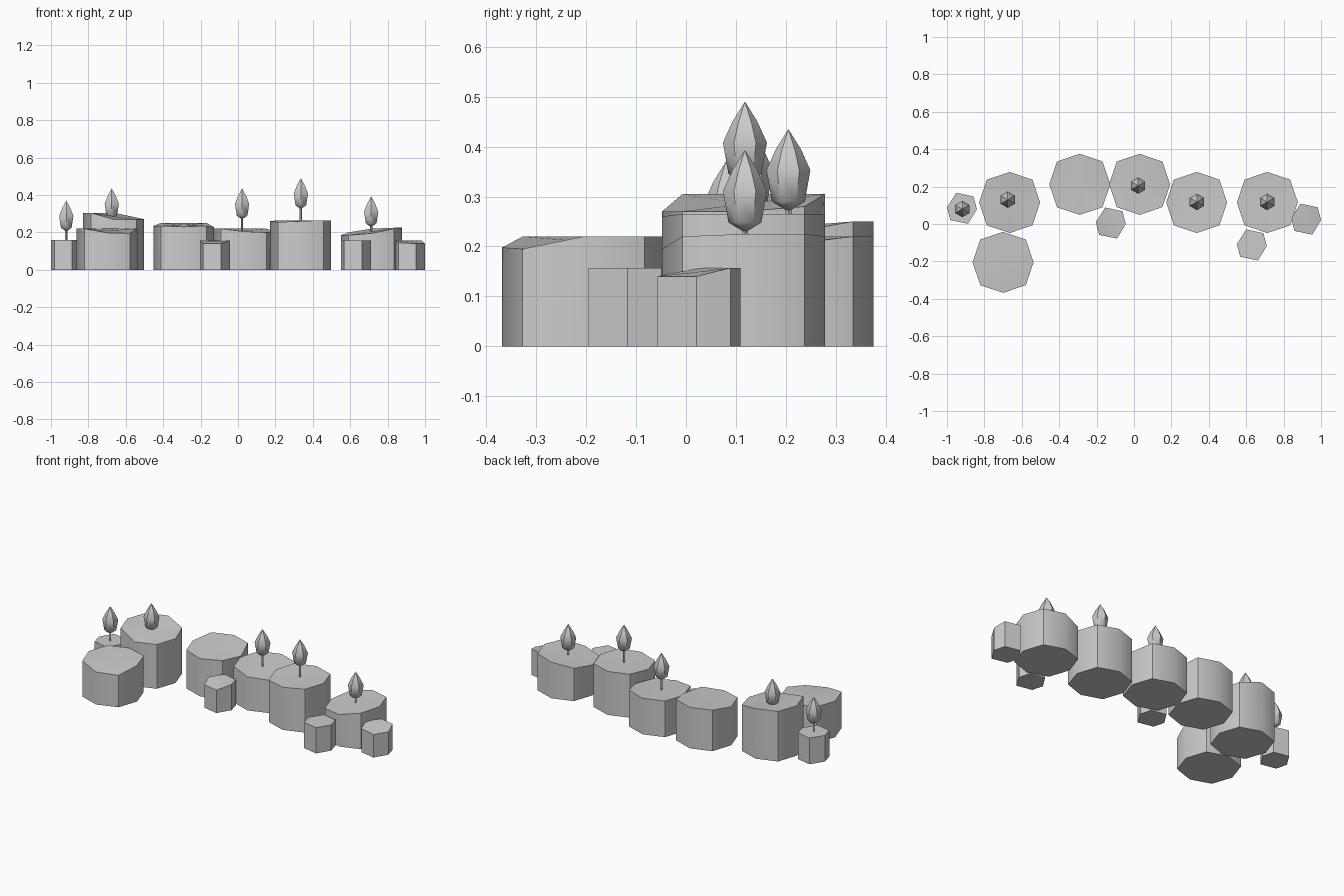
import bpy, bmesh, math

cube = bpy.data.objects.get("Cube")
if cube:
    bpy.data.objects.remove(cube, do_unlink=True)

GREY = (0.6, 0.6, 0.6, 1.0)
wax = bpy.data.materials.new("pale_grey")
wax.use_nodes = True
wax.diffuse_color = GREY
wax.node_tree.nodes["Principled BSDF"].inputs["Base Color"].default_value = GREY


def finish(name, bm, angle=40):
    bmesh.ops.recalc_face_normals(bm, faces=bm.faces)
    mesh = bpy.data.meshes.new(name)
    bm.to_mesh(mesh)
    bm.free()
    mesh.materials.append(wax)
    obj = bpy.data.objects.new(name, mesh)
    bpy.context.collection.objects.link(obj)
    bpy.ops.object.select_all(action='DESELECT')
    obj.select_set(True)
    bpy.context.view_layer.objects.active = obj
    bpy.ops.object.shade_smooth_by_angle(angle=math.radians(angle))


# Candle body: outline prism whose rim is uneven and whose top fans to a centre point
def candle(name, x, y, outline, rim, mid):
    bm = bmesh.new()
    low = [bm.verts.new((x + px, y + py, 0)) for px, py in outline]
    top = [bm.verts.new((x + p[0], y + p[1], z)) for p, z in zip(outline, rim)]
    centre = bm.verts.new((x, y, mid))
    bm.faces.new(low)
    n = len(outline)
    for i in range(n):
        j = (i + 1) % n
        bm.faces.new((low[i], low[j], top[j], top[i]))
        bm.faces.new((top[i], top[j], centre))
    finish(name, bm)


# Stacked rings around a vertical axis; zero radius closes to a point
def lathe(name, x, y, profile, sides):
    bm = bmesh.new()
    rings = []
    for r, z in profile:
        count = sides if r else 1
        rings.append([bm.verts.new((x + r * math.sin(math.tau * i / sides),
                                    y + r * math.cos(math.tau * i / sides), z))
                      for i in range(count)])
    for a, b in zip(rings, rings[1:]):
        for i in range(sides):
            j = (i + 1) % sides
            corners = [a[i % len(a)], a[j % len(a)], b[j % len(b)], b[i % len(b)]]
            bm.faces.new(list(dict.fromkeys(corners)))
    finish(name, bm, 50)


# Wide candles: rounded-square octagon, rim heights counter-clockwise from +x
A, D = 0.163, 0.122
WIDE = [(A, 0), (D, D), (0, A), (-D, D), (-A, 0), (-D, -D), (0, -A), (D, -D)]
for name, x, y, rim, mid in [
    ("tall_back_candle", -0.665, 0.115, (.27, .28, .305, .305, .305, .305, .27, .27), .285),
    ("front_candle", -0.7, -0.205, (.22, .22, .22, .22, .22, .22, .198, .195), .21),
    ("right_middle_candle", -0.29, 0.212, (.228, .25, .25, .25, .235, .235, .23, .235), .24),
    ("middle_candle", 0.03, 0.212, (.205, .22, .22, .22, .22, .22, .205, .2), .208),
    ("left_middle_candle", 0.335, 0.115, (.265, .265, .265, .265, .26, .255, .26, .265), .26),
    ("left_candle", 0.713, 0.115, (.225, .225, .22, .2, .185, .185, .195, .22), .205),
]:
    candle(name, x, y, WIDE, rim, mid)

# Small candles: skewed hexagons
SMALL = [(-.03, .083), (-.08, .005), (-.062, -.063), (.033, -.083), (.08, -.005), (.062, .063)]
for name, x, y, rim in [
    ("small_right_candle", -0.92, 0.084, (.16,) * 6),
    ("small_middle_candle", -0.124, 0.005, (.157, .157, .14, .14, .157, .157)),
    ("small_front_candle", 0.63, -0.112, (.157,) * 6),
    ("small_left_candle", 0.92, 0.026, (.157, .157, .145, .14, .14, .157)),
]:
    candle(name, x, y, SMALL, rim, sum(rim) / 6)

# Flames on thin wicks: position, tip height, wick foot height
FLAME = [(0, -.165), (.033, -.145), (.044, -.082), (.025, -.04), (0, 0)]
for i, (x, y, tip, foot) in enumerate([
    (-0.918, 0.08, 0.37, 0.15), (-0.675, 0.13, 0.435, 0.27), (0.022, 0.205, 0.435, 0.2),
    (0.336, 0.118, 0.49, 0.25), (0.712, 0.118, 0.393, 0.2),
]):
    lathe(f"flame_{i + 1}", x, y, [(r, tip + z) for r, z in FLAME], 6)
    lathe(f"wick_{i + 1}", x, y, [(0, foot), (.006, foot), (.006, tip - .15), (0, tip - .15)], 4)
